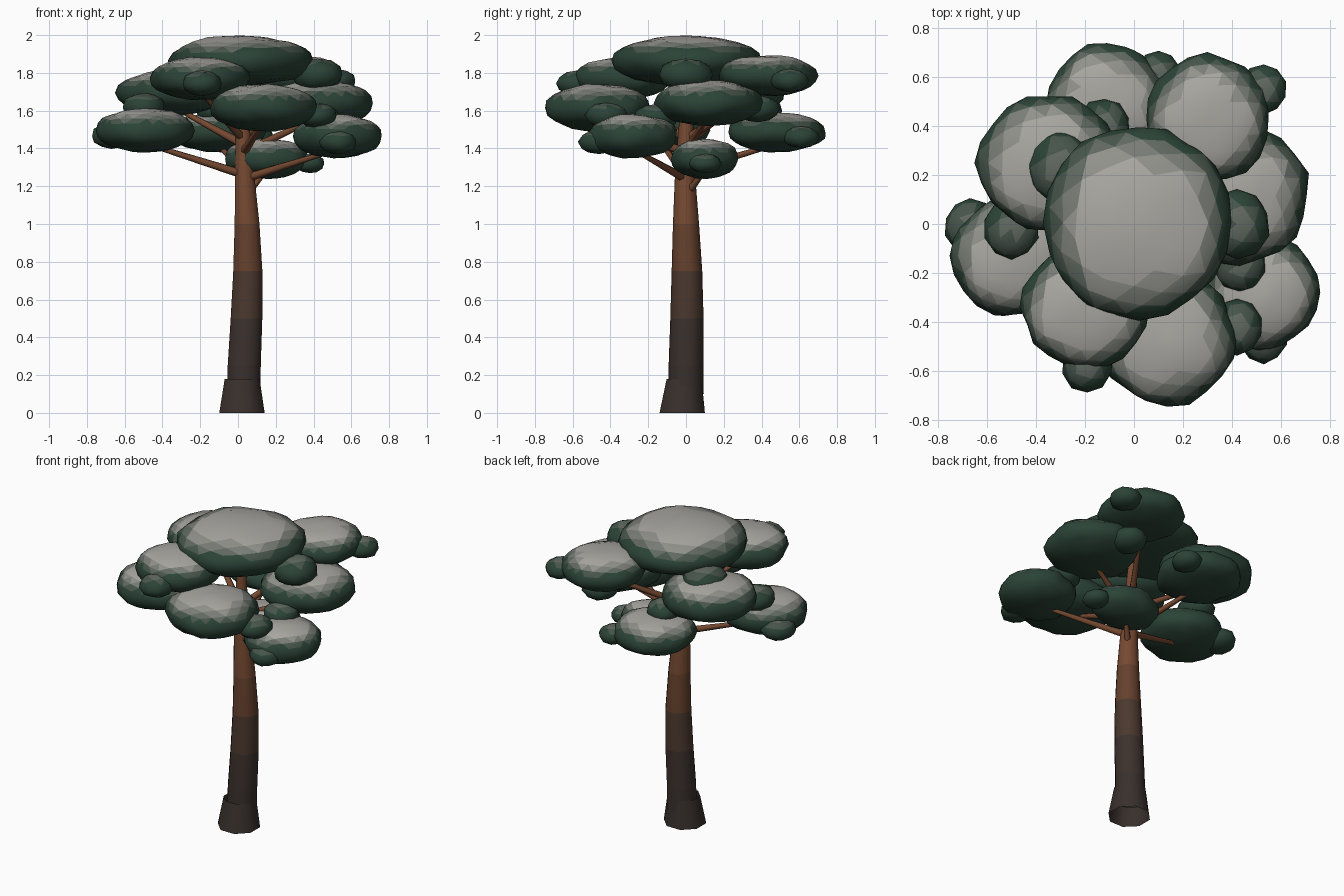
import bpy, bmesh, math
from mathutils import Vector

if "Cube" in bpy.data.objects:
    bpy.data.objects.remove(bpy.data.objects["Cube"])


def material(name, rgb):
    m = bpy.data.materials.new(name)
    m.diffuse_color = (*rgb, 1)
    m.use_nodes = True
    m.node_tree.nodes["Principled BSDF"].inputs["Base Color"].default_value = m.diffuse_color
    return m


def mix(a, b, t):
    return [p + (q - p) * t for p, q in zip(a, b)]


GREEN, SNOW = (0.024, 0.056, 0.038), (0.40, 0.39, 0.36)
FOLIAGE = [material(f"foliage_{i}", mix(GREEN, SNOW, t))
           for i, t in enumerate((0, 0.1, 0.25, 0.45, 0.7, 1))]
BARK = [material(f"bark_{i}", c) for i, c in enumerate((
    (0.04, 0.029, 0.025), (0.045, 0.031, 0.026), (0.07, 0.04, 0.027),
    (0.13, 0.052, 0.026), (0.18, 0.067, 0.031)))]


def finish(bm, name, mats):
    bmesh.ops.recalc_face_normals(bm, faces=bm.faces)
    for f in bm.faces:
        f.smooth = True
    me = bpy.data.meshes.new(name)
    bm.to_mesh(me)
    bm.free()
    for m in mats:
        me.materials.append(m)
    ob = bpy.data.objects.new(name, me)
    bpy.context.collection.objects.link(ob)
    return ob


def tube(name, rings, sides, mats, across=None):
    """Open tapered tube through (x, y, z, radius) rings, one material per band."""
    bm = bmesh.new()
    u, v = across or (Vector((1, 0, 0)), Vector((0, 1, 0)))
    loops = []
    for x, y, z, r in rings:
        loops.append([bm.verts.new(Vector((x, y, z)) + r * (
            u * math.cos(math.tau * (i + .5) / sides) +
            v * math.sin(math.tau * (i + .5) / sides))) for i in range(sides)])
    for k, (a, b) in enumerate(zip(loops, loops[1:])):
        for i in range(sides):
            j = (i + 1) % sides
            bm.faces.new((a[i], a[j], b[j], b[i])).material_index = min(k, len(mats) - 1)
    return finish(bm, name, mats)


def pad(name, centre, radii, seed, snowy=True):
    """Flattened, slightly lumpy ball with snow fading in on its upper side."""
    bm = bmesh.new()
    bmesh.ops.create_icosphere(bm, subdivisions=3 if snowy else 2, radius=1)
    limits = (0.36, 0.46, 0.55, 0.64, 0.73) if snowy else (0.6, 0.85, 2, 2, 2)
    for f in bm.faces:
        c = f.calc_center_median()
        h = c.z + 0.07 * math.sin(5 * c.x + seed) * math.cos(4 * c.y - seed)
        f.material_index = sum(h > t for t in limits)
    for vert in bm.verts:
        x, y, z = vert.co
        lump = 1 + 0.035 * math.sin(4 * x + 3 * z + seed) * math.cos(5 * y + 2 * seed) \
                 + 0.02 * math.sin(9 * x - 7 * y + 3 * seed)
        z = math.copysign(abs(z) ** 0.88, z)      # fuller shoulders than an ellipsoid
        vert.co = Vector(centre) + Vector((x * radii[0], y * radii[1], z * radii[2])) * lump
    return finish(bm, name, FOLIAGE)


# Trunk with darker bark bands low down, and the flared foot
TRUNK = [(.03, 0, .1, .094), (.033, 0, .25, .092), (.045, .005, .5, .088),
         (.052, .005, .75, .081), (.048, 0, 1, .069), (.036, -.005, 1.25, .054),
         (.025, 0, 1.5, .04), (.02, .01, 1.8, .02)]
tube("trunk", TRUNK, 10, BARK)
tube("trunk_foot", [(.021, -.02, 0, .13), (.022, -.01, .18, .1)], 8, BARK[:1])

# Large foliage pads: centre, radii, branch start height
PADS = {
    "crown": ((.02, .005, 1.865), (.385, .395, .132), 1.55),
    "back_left": ((-.345, .25, 1.695), (.295, .28, .12), 1.42),
    "back": ((-.11, .48, 1.485), (.25, .26, .105), 1.28),
    "back_right": ((.30, .43, 1.785), (.255, .26, .108), 1.45),
    "right": ((.43, .115, 1.64), (.285, .285, .12), 1.38),
    "front_right": ((.525, -.28, 1.465), (.235, .235, .115), 1.24),
    "front": ((.135, -.46, 1.615), (.28, .28, .124), 1.38),
    "front_left": ((-.20, -.34, 1.77), (.26, .25, .112), 1.45),
    "left": ((-.49, -.13, 1.495), (.26, .25, .115), 1.26),
    "low": ((.15, .10, 1.345), (.22, .175, .105), 1.15),
}


def trunk_point(z):
    for a, b in zip(TRUNK, TRUNK[1:]):
        if a[2] <= z <= b[2]:
            return Vector(mix(a[:3], b[:3], (z - a[2]) / (b[2] - a[2])))


for n, (part, (centre, radii, start_z)) in enumerate(PADS.items()):
    pad(part + "_foliage", centre, radii, n * 1.7)
    # Branch from the trunk into the underside of the pad
    start, end = trunk_point(start_z), Vector(centre) - Vector((0, 0, radii[2] * .6))
    end = start.lerp(end, 0.88)
    d = (end - start).normalized()
    side = d.cross(Vector((0, 0.1, 1))).normalized()
    tube(part + "_branch", [(*start, .024), (*end, .013)], 6, BARK[4:],
         (side, d.cross(side)))

# Small tufts beside the large pads: x, y, z, radius
TUFTS = [(.53, .55, 1.76, .095), (.53, -.46, 1.435, .10), (.42, -.42, 1.575, .105),
         (-.19, -.575, 1.745, .105), (-.67, -.01, 1.465, .105), (.38, .10, 1.32, .08),
         (-.30, .23, 1.775, .14), (.42, .0, 1.79, .135), (.43, -.16, 1.565, .11),
         (-.50, -.02, 1.62, .115), (-.12, .40, 1.60, .105), (.10, .61, 1.46, .09),
         (.36, .38, 1.61, .11)]
for n, (x, y, z, r) in enumerate(TUFTS):
    pad(f"tuft_{n + 1}", (x, y, z), (r, r * 1.08, r * .64), n * 2.3, snowy=False)
